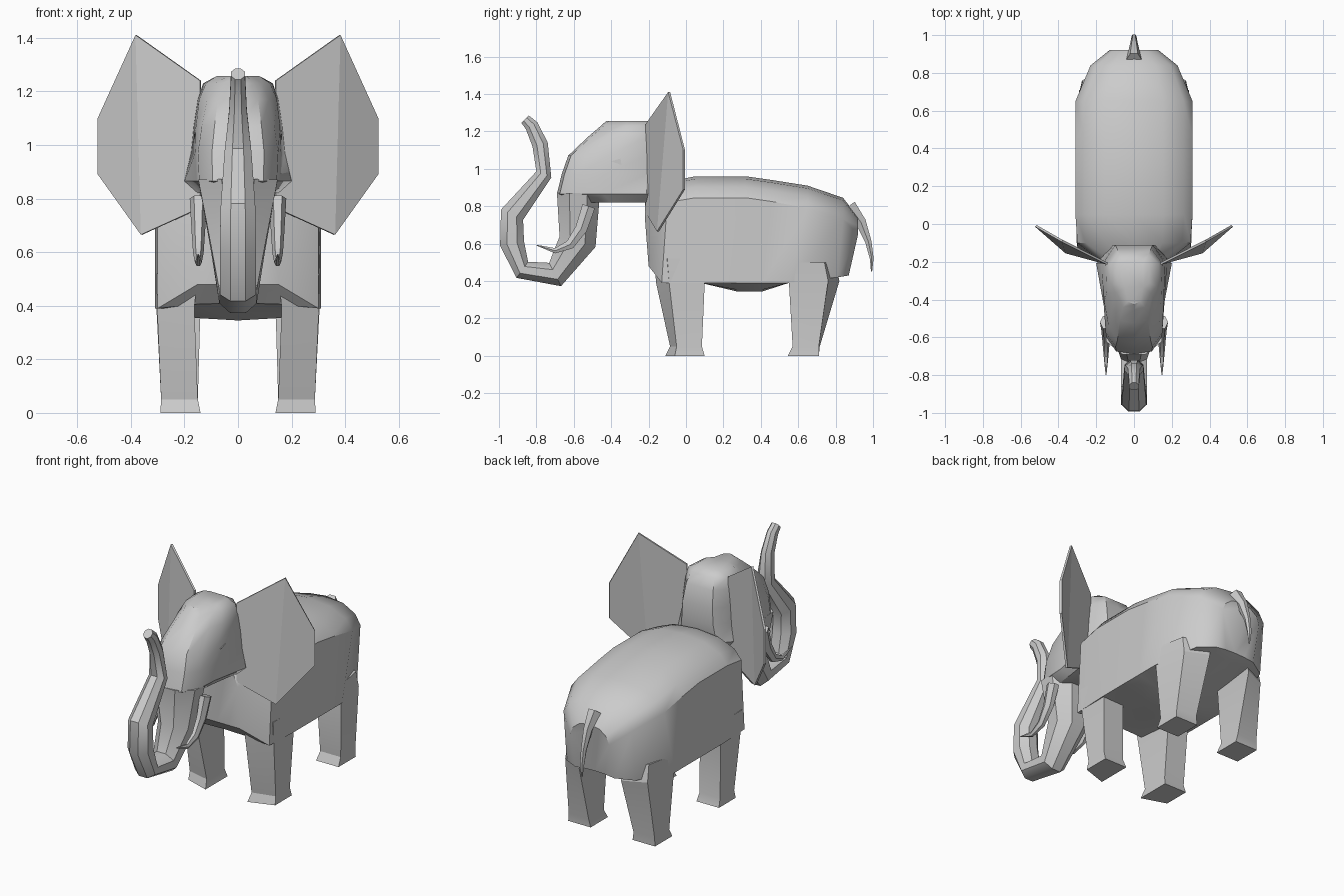
import bpy, bmesh, math
from mathutils import Vector

grey = bpy.data.materials.new("light grey")
grey.diffuse_color = (0.6, 0.6, 0.6, 1)


def finish(name, bm, angle=38):
    bmesh.ops.recalc_face_normals(bm, faces=bm.faces[:])
    me = bpy.data.meshes.new(name)
    bm.to_mesh(me)
    bm.free()
    ob = bpy.data.objects.new(name, me)
    bpy.context.collection.objects.link(ob)
    me.materials.append(grey)
    bpy.ops.object.select_all(action='DESELECT')
    ob.select_set(True)
    bpy.context.view_layer.objects.active = ob
    if angle:
        bpy.ops.object.shade_smooth_by_angle(angle=math.radians(angle))
    return ob


def loft(name, rings, angle=38):
    """Skin a list of closed rings and cap both ends."""
    bm = bmesh.new()
    vs = [[bm.verts.new(p) for p in r] for r in rings]
    n = len(vs[0])
    for a, b in zip(vs, vs[1:]):
        for i in range(n):
            j = (i + 1) % n
            bm.faces.new((a[i], a[j], b[j], b[i]))
    bm.faces.new(vs[0])
    bm.faces.new(vs[-1])
    return finish(name, bm, angle)


def sym(half):
    """Complete a half ring (first and last points on x = 0)."""
    return half + [(-x, y, z) for x, y, z in half[-2:0:-1]]


def tube(name, stations, sides, x0=0, angle=38):
    """Tube in the side plane: stations are (y, z, thickness, half width)."""
    rings = []
    for i, (y, z, t, w) in enumerate(stations):
        a = stations[max(i - 1, 0)]
        b = stations[min(i + 1, len(stations) - 1)]
        d = Vector((b[0] - a[0], b[1] - a[1])).normalized()
        k = 1 / math.cos(math.pi / sides)
        ring = []
        for s in range(sides):
            q = 2 * math.pi * (s + 0.5) / sides
            c, r = k * w * math.sin(q), k * t * math.cos(q)
            ring.append((x0 + c, y - d.y * r, z + d.x * r))
        rings.append(ring)
    return loft(name, rings, angle)


# Body: sheared cross-sections from chest to rump
def body_ring(yb, yt, w, z_belly, z_low, z_side, z_top):
    rise = z_top - z_side
    return sym([(0, yb, z_belly), (0.5 * w, yb, z_belly + 0.2 * (z_low - z_belly)),
                (w, yb, z_low), (w, yt, z_side), (0.85 * w, yt, z_side + 0.5 * rise),
                (0.5 * w, yt, z_side + 0.88 * rise), (0, yt, z_top)])


loft("body", [body_ring(*r) for r in (
    (-0.20, -0.22, 0.15, 0.48, 0.48, 0.74, 0.86),
    (-0.13, -0.10, 0.30, 0.41, 0.39, 0.82, 0.93),
    (0.10, 0.05, 0.31, 0.385, 0.39, 0.845, 0.96),
    (0.27, 0.32, 0.31, 0.345, 0.39, 0.845, 0.96),
    (0.41, 0.46, 0.31, 0.345, 0.39, 0.825, 0.94),
    (0.55, 0.65, 0.31, 0.39, 0.39, 0.79, 0.91),
    (0.81, 0.84, 0.23, 0.42, 0.42, 0.73, 0.845),
    (0.87, 0.92, 0.13, 0.44, 0.43, 0.65, 0.74))])

# Legs: four corners per level (outer front, inner front, inner back, outer back)
front = [(0.00, (.29, -.06), (.14, -.11), (.14, .10), (.29, .10)),
         (0.05, (.287, -.05), (.15, -.085), (.15, .085), (.287, .085)),
         (0.39, (.302, -.09), (.163, -.16), (.163, .10), (.302, .10)),
         (0.52, (.305, -.10), (.15, -.17), (.15, .10), (.305, .10))]
hind = [(0.00, (.29, .545), (.14, .545), (.14, .71), (.29, .71)),
        (0.05, (.287, .57), (.15, .57), (.15, .715), (.287, .71)),
        (0.40, (.305, .55), (.14, .55), (.14, .82), (.275, .76)),
        (0.50, (.306, .57), (.12, .57), (.12, .80), (.27, .74))]
for side, s in (("right", 1), ("left", -1)):
    for part, levels in (("front_leg", front), ("hind_leg", hind)):
        loft(f"{part}_{side}",
             [[(s * x, y, z) for x, y in pts] for z, *pts in levels], 20)


# Head: horizontal sections (z, front y, back y, front, middle and rear half width)
def head_ring(z, f, b, wf, wm, wb):
    return sym([(0, f, z), (0.65 * wf, f + 0.015, z), (wf, f + 0.09, z),
                (wm, (f - 0.2) / 2, z), (wb, -0.21, z), (0.6 * wb, b, z), (0, b, z)])


loft("head", [head_ring(*r) for r in (
    (0.82, -0.60, -0.14, 0.11, 0.12, 0.15),
    (0.865, -0.69, -0.12, 0.145, 0.155, 0.20),
    (0.97, -0.665, -0.11, 0.15, 0.16, 0.175),
    (1.07, -0.63, -0.11, 0.135, 0.157, 0.165),
    (1.17, -0.525, -0.13, 0.115, 0.145, 0.15),
    (1.23, -0.455, -0.16, 0.09, 0.12, 0.13),
    (1.257, -0.425, -0.20, 0.05, 0.08, 0.08))])

# Trunk: down from the face, then curling up
tube("trunk", [
    (-0.575, 0.87, 0.115, 0.148), (-0.58, 0.61, 0.10, 0.10),
    (-0.70, 0.435, 0.07, 0.07), (-0.875, 0.46, 0.053, 0.068),
    (-0.93, 0.60, 0.065, 0.068), (-0.93, 0.755, 0.065, 0.065),
    (-0.76, 0.97, 0.043, 0.05), (-0.78, 1.13, 0.042, 0.033),
    (-0.825, 1.23, 0.036, 0.028), (-0.86, 1.265, 0.028, 0.026)], 8)

# Tail
tube("tail", [(0.87, 0.80, 0.04, 0.035), (0.935, 0.715, 0.028, 0.022),
              (0.975, 0.61, 0.017, 0.014), (0.993, 0.52, 0.01, 0.012),
              (0.992, 0.45, 0.003, 0.003)], 6)

for side, s in (("right", 1), ("left", -1)):
    # Tusks
    tube(f"tusk_{side}", [
        (-0.52, 0.80, 0.035, 0.028), (-0.56, 0.68, 0.032, 0.022),
        (-0.62, 0.595, 0.025, 0.017), (-0.70, 0.562, 0.014, 0.011),
        (-0.80, 0.592, 0.002, 0.002)], 6, s * 0.148)

    # Ears: thin six-sided sheets swept outwards
    bm = bmesh.new()
    rim = [bm.verts.new((s * x, y, z)) for x, y, z in (
        (.14, -.21, 1.24), (.38, -.09, 1.41), (.52, -.01, 1.10),
        (.52, -.01, .89), (.36, -.15, .665), (.14, -.21, .765))]
    for a, b, c, d in ((0, 1, 4, 5), (1, 2, 3, 4)):
        bm.faces.new((rim[a], rim[b], rim[c], rim[d]))
    ob = finish(f"ear_{side}", bm, None)
    for p in ob.data.polygons:
        p.use_smooth = False
    m = ob.modifiers.new("thickness", 'SOLIDIFY')
    m.thickness, m.offset = 0.012, 0

    # Eyes: small pointed wedges on the cheeks
    eye = [(-.40, 1.04), (-.35, 1.055), (-.345, 1.02)]
    loft(f"eye_{side}", [[(s * x, y, z) for y, z in eye] for x in (.145, .164)], 10)
